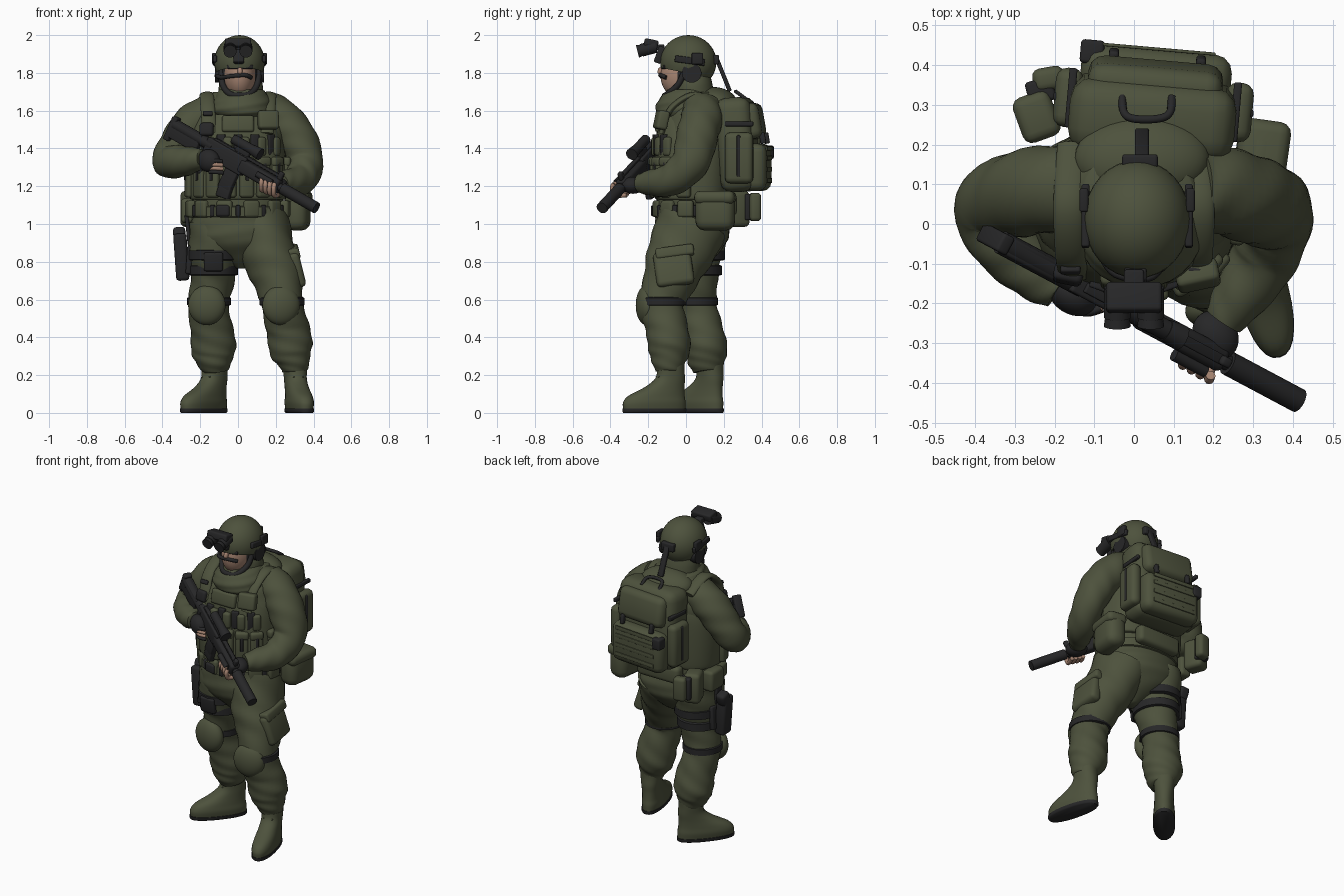
import bpy, bmesh, math
from mathutils import Vector, Matrix, Euler

def material(name, rgb):
    m = bpy.data.materials.new(name)
    m.diffuse_color = (*rgb, 1)
    return m

OLIVE = material("olive_cloth", (0.075, 0.084, 0.046))
BLACK = material("black_gear", (0.02, 0.02, 0.021))
SKIN = material("skin", (0.38, 0.23, 0.165))
I4 = Matrix.Identity(4)
rad = math.radians

def finish(bm, name, mat, angle=42):
    bmesh.ops.recalc_face_normals(bm, faces=bm.faces)
    me = bpy.data.meshes.new(name)
    bm.to_mesh(me)
    bm.free()
    me.materials.append(mat)
    me.polygons.foreach_set("use_smooth", [True] * len(me.polygons))
    me.set_sharp_from_angle(angle=rad(angle))
    ob = bpy.data.objects.new(name, me)
    bpy.context.collection.objects.link(ob)
    return ob

def box(name, c, size, mat=OLIVE, rot=(0, 0, 0), bev=0.015, M=I4):
    bm = bmesh.new()
    bmesh.ops.create_cube(bm, size=1)
    bmesh.ops.scale(bm, vec=size, verts=bm.verts)
    bmesh.ops.bevel(bm, geom=bm.edges[:], offset=min(bev, 0.42 * min(size)),
                    segments=3, profile=0.5, affect='EDGES')
    bm.transform(M @ Matrix.Translation(c) @ Euler([rad(a) for a in rot]).to_matrix().to_4x4())
    return finish(bm, name, mat)

def cyl(name, p, q, r, mat=BLACK, r2=None, M=I4, n=20):
    p, q = Vector(p), Vector(q)
    bm = bmesh.new()
    bmesh.ops.create_cone(bm, cap_ends=True, segments=n, radius1=r,
                          radius2=r if r2 is None else r2, depth=(q - p).length)
    bm.transform(M @ Matrix.Translation((p + q) / 2) @ (q - p).to_track_quat('Z', 'Y').to_matrix().to_4x4())
    return finish(bm, name, mat)

def ball(name, c, r, mat=OLIVE, rot=(0, 0, 0), cut=None):
    bm = bmesh.new()
    bmesh.ops.create_uvsphere(bm, u_segments=32, v_segments=20, radius=1)
    bmesh.ops.scale(bm, vec=r, verts=bm.verts)
    bm.transform(Matrix.Translation(c) @ Euler([rad(a) for a in rot]).to_matrix().to_4x4())
    if cut:
        bmesh.ops.bisect_plane(bm, geom=bm.verts[:] + bm.edges[:] + bm.faces[:],
                               plane_co=cut[0], plane_no=cut[1], clear_inner=True)
    return finish(bm, name, mat)

def spline(pts, k):
    out = []
    for i in range(len(pts) - 1):
        a, b, c, d = pts[max(i - 1, 0)], pts[i], pts[i + 1], pts[min(i + 2, len(pts) - 1)]
        for j in range(k):
            t = j / k
            out.append([0.5 * (2 * q + (r - p) * t + (2 * p - 5 * q + 4 * r - s) * t * t
                               + (3 * q - p - 3 * r + s) * t ** 3) for p, q, r, s in zip(a, b, c, d)])
    return out + [list(pts[-1])]

def loft(name, pts, mat=OLIVE, k=6, n=28, flat=False, power=1.0, wrinkle=0.0, M=I4):
    """Rings (x, y, z, ra, rb) joined along a smooth path."""
    P = spline(pts, k) if k > 1 else pts
    bm, rings, u = bmesh.new(), [], Vector((1, 0, 0))
    for i, p in enumerate(P):
        t = Vector(P[min(i + 1, len(P) - 1)][:3]) - Vector(P[max(i - 1, 0)][:3])
        t = Vector((0, 0, -1)) if flat else t.normalized()
        u = (u - t * u.dot(t)).normalized()
        v = t.cross(u)
        ring = []
        for j in range(n):
            a = 2 * math.pi * j / n
            c, s = math.cos(a), math.sin(a)
            c, s = (math.copysign(abs(w) ** power, w) for w in (c, s))
            f = 1 + wrinkle * math.sin(2 * a + i * 0.7) * math.sin(a + i * 0.3)
            ring.append(bm.verts.new(Vector(p[:3]) + u * c * p[3] * f + v * s * p[4] * f))
        rings.append(ring)
    for A, B in zip(rings, rings[1:]):
        for j in range(n):
            bm.faces.new((A[j], A[(j + 1) % n], B[(j + 1) % n], B[j]))
    bm.faces.new(rings[0])
    bm.faces.new(rings[-1])
    bm.transform(M)
    return finish(bm, name, mat, 60)

def tube(name, pts, r, mat=BLACK):
    return loft(name, [(*p, r, r) for p in pts], mat, k=5, n=10)

def band(name, path, z, h, mat=BLACK, grow=0.014, power=1.0):
    """Strap around a limb at height z."""
    for a, b in zip(path, path[1:]):
        lo, hi = sorted((a, b), key=lambda p: p[2])
        if lo[2] <= z <= hi[2]:
            t = (z - lo[2]) / (hi[2] - lo[2])
            x, y, _, ra, rb = [p + (q - p) * t for p, q in zip(lo, hi)]
            g = grow
            loft(name, [(x, y, z + d, ra + e, rb + e) for d, e in
                        ((-h / 2, g - .01), (-h / 2 + .004, g), (h / 2 - .004, g), (h / 2, g - .01))],
                 mat, k=1, flat=True, power=power)
            return

# legs
LEG_R = [(-.12, .045, 1.0, .14, .185), (-.125, .035, .85, .135, .165), (-.135, .045, .72, .118, .128),
         (-.155, .05, .58, .107, .11), (-.14, .085, .45, .112, .11), (-.13, .105, .34, .12, .112),
         (-.125, .11, .27, .095, .098), (-.12, .115, .22, .068, .075)]
LEG_L = [(.12, .03, 1.0, .15, .19), (.16, -.03, .85, .145, .175), (.205, -.08, .72, .135, .145),
         (.235, -.13, .58, .11, .118), (.262, -.1, .45, .115, .112), (.28, -.09, .34, .116, .112),
         (.295, -.09, .27, .087, .09), (.3, -.09, .22, .066, .07)]
for side, leg in (("right", LEG_R), ("left", LEG_L)):
    loft(side + "_trouser_leg", leg, wrinkle=.045, k=7)
    band(side + "_knee_strap", leg, .59, .045, grow=.008)
for z in (.835, .755):
    band("thigh_strap", LEG_R, z, .055, grow=.01)
box("thigh_strap_buckle", (-.13, -.12, .8), (.1, .03, .1), BLACK, (8, 0, 0), .01)
ball("right_knee_pad", (-.165, -.055, .57), (.1, .055, .105), rot=(0, 0, -8))
ball("left_knee_pad", (.228, -.21, .57), (.1, .055, .105), rot=(0, 0, 8))
box("cargo_pocket", (.305, -.065, .765), (.07, .2, .19), rot=(8, -14, 0), bev=.025)
box("cargo_pocket_flap", (.29, -.06, .85), (.07, .205, .06), rot=(8, -14, 0))

# boots with black soles
for side, x, y, a in (("right", -.13, .12, -40), ("left", .305, -.09, 14)):
    M = Matrix.Translation((x, y, 0)) @ Matrix.Rotation(rad(a), 4, 'Z')
    loft(side + "_boot", [(0, -.08, .02, .06, .17), (0, -.08, .055, .065, .17), (0, -.068, .09, .062, .153),
                          (0, -.025, .135, .058, .108), (0, .005, .18, .058, .08),
                          (0, .01, .23, .062, .072), (0, .01, .29, .066, .074)], flat=True, power=.88, M=M)
    loft(side + "_sole", [(0, -.08, 0, .058, .17), (0, -.08, .008, .065, .174), (0, -.08, .022, .065, .174)],
         BLACK, k=1, flat=True, power=.88, M=M)
    for i in range(4):
        box(side + "_boot_lace", (0, -.1 + i * .02, .126 + i * .032), (.06, .012, .01), OLIVE, (-50, 0, 0), .004, M)

# hips, torso, vest
TORSO = [(.02, 0, .765, .03, .04), (.01, .025, .82, .1, .12), (.005, .03, .9, .23, .185), (.005, .03, .97, .258, .2),
         (0, .03, 1.06, .24, .19), (0, .03, 1.2, .245, .185), (0, .04, 1.4, .255, .19), (0, .06, 1.54, .235, .175),
         (.01, .07, 1.63, .19, .15), (.01, .06, 1.7, .14, .12)]
loft("torso", TORSO, flat=True, power=.9, wrinkle=.02)
loft("vest", [(0, .03, 1.13, .245, .18), (0, .03, 1.15, .258, .196), (0, .035, 1.3, .258, .2), (0, .04, 1.44, .24, .2),
              (0, .045, 1.53, .2, .19), (0, .045, 1.58, .16, .17)], flat=True, power=.75)
band("belt", TORSO, 1.065, .06, OLIVE, .012, .9)
box("belt_buckle", (-.08, -.165, 1.07), (.075, .03, .06), BLACK, (0, 0, -15))

def around(name, deg, z, size, mat=OLIVE, rx=.255, ry=.195, cy=.03, bev=.015, tilt=0):
    a = rad(deg)
    return box(name, (rx * math.sin(a), cy - ry * math.cos(a), z), size, mat, (tilt, 0, deg), bev)

# chest magazine pouches with black tops and webbing
for a in (-78, -50, -30, -10, 10, 30, 50, 78):
    around("magazine_pouch", a, 1.24, (.075, .06, .2))
    around("pouch_flap", a, 1.33, (.08, .07, .05))
    around("pouch_strap", a, 1.28, (.018, .07, .1), BLACK, bev=.004)
for a in (-42, -20, 0, 20, 42):
    around("spare_magazine", a, 1.42, (.045, .035, .11), BLACK, ry=.19, bev=.006)
    around("magazine_sleeve", a + 8, 1.41, (.05, .05, .1), ry=.19)
for a in range(-80, 81, 32):
    around("belt_pouch", a, 1.08, (.085, .055, .09), rx=.25, ry=.18)
    around("belt_clip", a + 16, 1.07, (.025, .03, .06), BLACK, rx=.25, ry=.195, bev=.006)
box("chest_radio_pouch", (.16, -.13, 1.55), (.11, .06, .1), OLIVE, (-12, 0, 12))
box("chest_black_pouch", (-.165, -.125, 1.5), (.075, .05, .07), BLACK, (-10, 0, -12))
box("chest_panel", (0, -.14, 1.53), (.17, .04, .09), OLIVE, (-10, 0, 0))
for s in (-1, 1):
    loft("shoulder_strap", [(s * .15, -.13, 1.48, .038, .016), (s * .16, -.08, 1.61, .038, .016),
                            (s * .165, .05, 1.685, .038, .016), (s * .155, .2, 1.62, .038, .016)])
    box("strap_buckle", (s * .16, -.115, 1.585), (.05, .02, .025), BLACK, (-25, 0, 0), .006)

# collar, hood and head
loft("scarf_collar", [(.02, 0, 1.565, .14, .13), (.02, -.01, 1.59, .16, .15), (.02, -.005, 1.635, .158, .15),
                      (.02, .01, 1.68, .14, .138), (.018, .015, 1.712, .115, .115)], flat=True, wrinkle=.03)
loft("neck_guard", [(.015, .04, 1.68, .12, .11), (.015, .04, 1.74, .115, .1), (.012, .04, 1.78, .1, .09)], flat=True)
ball("hood", (.02, .165, 1.645), (.17, .11, .078), rot=(-12, 0, 0))
ball("head", (.01, -.01, 1.785), (.085, .125, .13), SKIN)
ball("head_wrap", (.01, .022, 1.785), (.102, .112, .125), BLACK)
box("nose", (.01, -.135, 1.81), (.025, .03, .035), SKIN, (-15, 0, 0), .01)
tube("chin_strap", [(-.09, 0, 1.83), (-.082, -.04, 1.74), (-.045, -.095, 1.69), (.01, -.112, 1.68),
                    (.065, -.095, 1.69), (.102, -.04, 1.74), (.11, 0, 1.83)], .016)
tube("microphone_boom", [(-.115, .0, 1.785), (-.085, -.07, 1.775), (-.045, -.125, 1.782),
                         (.035, -.135, 1.788), (.07, -.105, 1.775)], .011)
for s in (-1, 1):
    box("eye", (.01 + s * .038, -.113, 1.832), (.06, .025, .022), BLACK, (0, 0, s * 15), .005)

# helmet, rails, headset
ball("helmet", (.008, .012, 1.857), (.134, .149, .143), cut=((0, 0, 1.8), (0, .2, 1)))
ball("helmet_lining", (.008, .015, 1.85), (.124, .138, .125), BLACK, cut=((0, 0, 1.808), (0, .2, 1)))
for s in (-1, 1):
    x = .008 + s * .118
    cyl("ear_cup", (x - s * .04, .03, 1.8), (x + s * .012, .03, 1.8), .052)
    box("helmet_rail", (x + s * .012, .02, 1.865), (.02, .16, .035), BLACK, (-8, 0, 0), .006)
    box("rail_clip", (x + s * .016, .06, 1.875), (.022, .06, .06), BLACK, bev=.006)
box("helmet_rear_box", (.015, .158, 1.87), (.09, .035, .05), BLACK, bev=.008)
box("rear_cable", (.02, .195, 1.795), (.035, .022, .2), BLACK, (22, 0, 0), .006)

# night vision goggles, flipped up
box("goggle_mount", (.004, -.138, 1.895), (.055, .04, .09), BLACK, (-20, 0, 0), .008)
box("goggle_bridge", (0, -.185, 1.955), (.14, .075, .045), BLACK, (-12, 0, 0), .01)
box("goggle_arm", (0, -.155, 1.935), (.05, .08, .03), BLACK, bev=.006)
for s in (-1, 1):
    cyl("goggle_tube", (s * .042, -.16, 1.94), (s * .042, -.235, 1.92), .034)
    cyl("goggle_lens", (s * .042, -.23, 1.921), (s * .042, -.257, 1.914), .03, r2=.034)

# arms
loft("right_sleeve", [(-.14, .085, 1.595, .1, .105), (-.235, .085, 1.53, .105, .11), (-.315, .07, 1.43, .1, .105),
                      (-.365, .035, 1.34, .088, .092), (-.31, -.06, 1.33, .087, .085),
                      (-.24, -.13, 1.34, .068, .068), (-.19, -.165, 1.345, .05, .05)], wrinkle=.05, k=7)
loft("left_sleeve", [(.15, .085, 1.605, .1, .105), (.24, .08, 1.55, .105, .11), (.315, .055, 1.44, .106, .11),
                     (.36, .015, 1.32, .092, .1), (.33, -.075, 1.235, .087, .087),
                     (.268, -.18, 1.22, .07, .07), (.225, -.245, 1.212, .05, .05)], wrinkle=.05, k=7)

# gloved hands with bare fingers
ball("right_glove", (-.155, -.18, 1.335), (.065, .047, .06), BLACK, (0, 20, -30))
ball("left_glove", (.205, -.28, 1.205), (.055, .065, .045), BLACK, (0, 0, 35))
for i in range(4):
    x, z = .125 + i * .022, 1.215 - i * .009
    tube("left_finger", [(x + .02, -.29 - i * .008, z - .035), (x, -.335 - i * .012, z - .035),
                         (x - .002, -.355 - i * .012, z), (x + .002, -.345 - i * .012, z + .025)], .0125, SKIN)
    x, z = -.105 + i * .002, 1.335 - i * .02
    tube("right_finger", [(x - .05, -.2, z), (x - .02, -.222, z), (x + .02, -.212, z - .004)], .011,
         SKIN if i in (1, 2) else BLACK)

# rifle, built along its own axis then slung across the chest
A, B = Vector((-.355, -.035, 1.525)), Vector((.415, -.445, 1.085))
X = (B - A).normalized()
Z = (Vector((0, 0, 1)) - X * X.z).normalized()
Y = Z.cross(X)
G = Matrix((X, Y, Z)).transposed().to_4x4()
G.translation = A
L = (B - A).length
def gbox(name, c, size, ry=0, bev=.008):
    box(name, c, size, BLACK, (0, ry, 0), bev, G)
gbox("rifle_butt_pad", (.015, 0, -.015), (.035, .05, .135))
gbox("rifle_stock", (.11, 0, -.012), (.19, .05, .1))
cyl("buffer_tube", (.02, 0, .012), (.28, 0, .012), .03, M=G)
gbox("rifle_receiver", (.37, 0, 0), (.26, .055, .1))
gbox("pistol_grip", (.27, 0, -.09), (.05, .036, .12), 18)
gbox("trigger_guard", (.335, 0, -.058), (.08, .02, .03))
gbox("magazine", (.44, 0, -.1), (.08, .036, .12), 0)
gbox("magazine_lower", (.445, 0, -.165), (.077, .036, .08), -8)
gbox("top_rail", (.49, 0, .052), (.44, .026, .016), 0, .004)
gbox("handguard", (.6, 0, 0), (.26, .065, .075), 0, .016)
gbox("front_sight", (.71, 0, .055), (.03, .025, .045))
cyl("barrel", (.7, 0, 0), (.8, 0, 0), .02, M=G)
cyl("suppressor", (.75, 0, 0), (L, 0, 0), .031, M=G)
cyl("scope", (.37, 0, .102), (.53, 0, .102), .026, M=G)
cyl("scope_front", (.5, 0, .102), (.55, 0, .102), .028, r2=.033, M=G)
gbox("scope_mount", (.45, 0, .075), (.09, .03, .045))
cyl("side_light", (.6, -.045, .01), (.7, -.045, .01), .016, M=G)

# backpack
PK = Matrix.Translation((.04, .2, 0)) @ Matrix.Rotation(rad(-5), 4, 'Z')
def pack(name, c, size, mat=OLIVE, rot=(0, 0, 0), bev=.03):
    box(name, c, size, mat, rot, bev, PK)
pack("backpack_body", (0, .075, 1.42), (.42, .19, .5), OLIVE, (4, 0, 0), .06)
pack("backpack_top_pocket", (0, .155, 1.545), (.34, .1, .19), OLIVE, (10, 0, 0), .04)
pack("backpack_lower_pocket", (0, .18, 1.3), (.38, .12, .25), OLIVE, (0, 0, 0), .045)
for z in (1.23, 1.29, 1.35, 1.4):
    pack("backpack_webbing", (0, .241, z), (.29, .008, .025), OLIVE, bev=.003)
for s in (-1, 1):
    pack("backpack_side_pouch", (s * .215, .1, 1.35), (.07, .15, .27), bev=.03)
    pack("compression_strap", (s * .208, .1, 1.53), (.02, .15, .025), BLACK, bev=.005)
    pack("side_pouch_strap", (s * .223, .1, 1.36), (.06, .02, .22), BLACK, bev=.006)
    pack("backpack_buckle", (s * .11, .216, 1.455), (.025, .03, .06), BLACK, (10, 0, 0), .008)
pack("pack_radio", (-.165, .22, 1.38), (.06, .06, .07), BLACK, bev=.01)
tube("pack_cable", [(.2, .12, 1.6), (.25, .15, 1.55), (.26, .13, 1.47), (.24, .1, 1.4)], .01)
tube("carry_handle", [(-.03, .32, 1.66), (-.025, .28, 1.69), (0, .265, 1.7), (.06, .265, 1.7),
                      (.09, .28, 1.69), (.095, .32, 1.66)], .01)

# hip pouches and holster
box("canteen_pouch", (.315, .155, 1.07), (.125, .21, .21), OLIVE, (0, 0, -8), .05)
box("canteen_flap", (.32, .155, 1.14), (.13, .215, .07), OLIVE, (0, 0, -8), .03)
box("rear_hip_pouch", (-.245, .27, 1.08), (.1, .12, .19), OLIVE, (0, 0, 20), .025)
box("hip_radio", (-.235, .335, 1.09), (.07, .06, .14), BLACK, (0, 0, 15), .01)
box("rear_hip_pouch_small", (-.215, .365, 1.09), (.08, .06, .15), OLIVE, (0, 0, 10), .02)
box("side_hip_pouch", (-.265, .1, 1.07), (.075, .13, .13), OLIVE, (0, 0, 0), .02)
box("back_belt_pouch", (.02, .235, 1.1), (.3, .07, .11), OLIVE, (0, 0, 0), .025)
box("holster_panel", (-.258, .045, .81), (.03, .14, .15), BLACK, (0, 4, 0), .01)
box("holster", (-.3, .04, .825), (.07, .09, .25), BLACK, (0, -4, 0), .018)
box("pistol_handle", (-.31, .065, .94), (.065, .07, .08), BLACK, (-20, -4, 0), .018)
box("holster_hanger", (-.265, .05, .97), (.02, .05, .16), BLACK, (0, -6, 0), .006)
